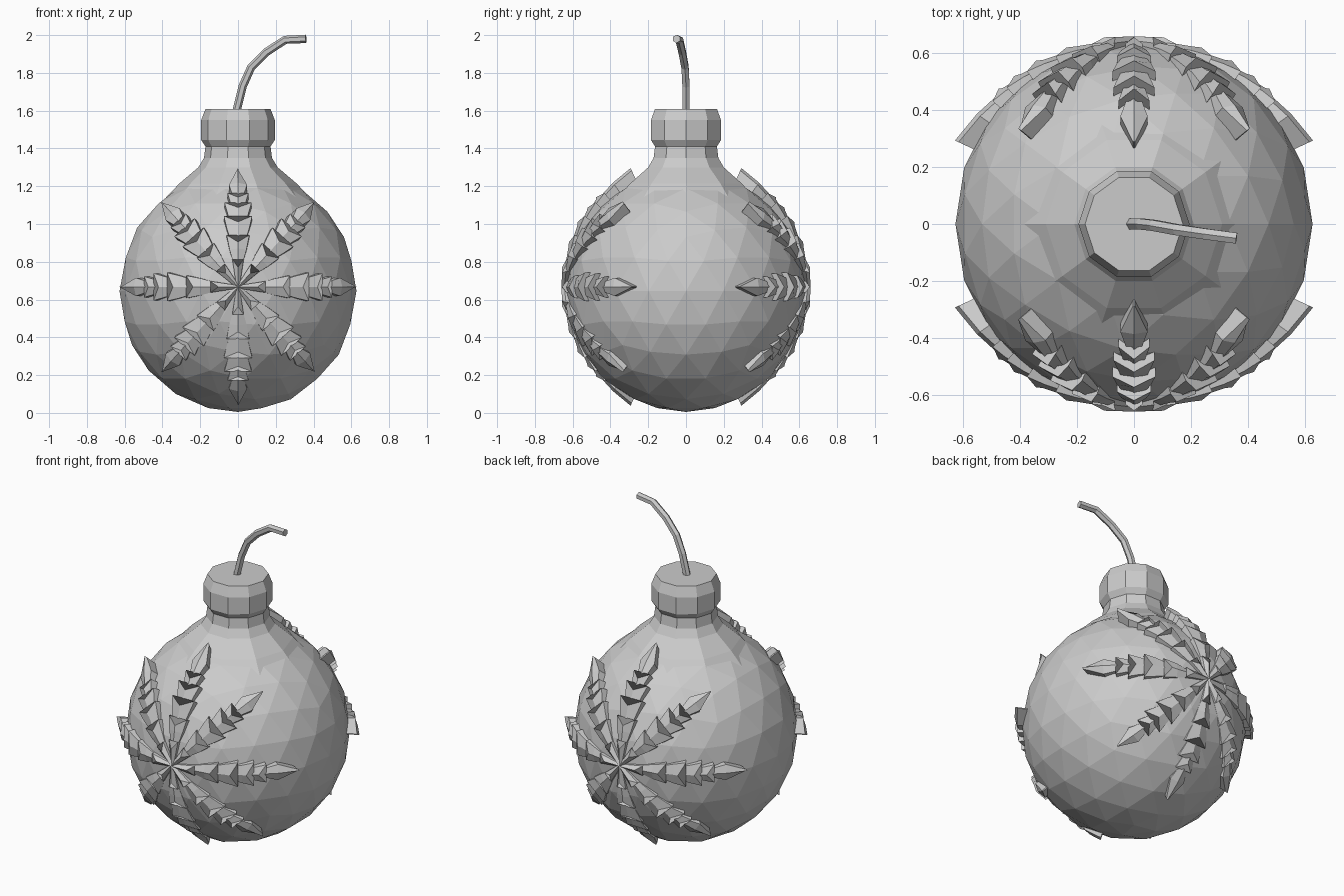
import bpy, bmesh
from math import sin, cos, pi, radians
from mathutils import Vector

if "Cube" in bpy.data.objects:
    bpy.data.objects.remove(bpy.data.objects["Cube"])

grey = bpy.data.materials.new("plain_grey")
grey.use_nodes = True
COLOUR = (0.6, 0.6, 0.6, 1)
grey.diffuse_color = COLOUR
grey.node_tree.nodes["Principled BSDF"].inputs["Base Color"].default_value = COLOUR


def finish(name, bm):
    """Turn a bmesh into a flat shaded object."""
    bmesh.ops.recalc_face_normals(bm, faces=bm.faces)
    mesh = bpy.data.meshes.new(name)
    bm.to_mesh(mesh)
    bm.free()
    mesh.materials.append(grey)
    obj = bpy.data.objects.new(name, mesh)
    bpy.context.collection.objects.link(obj)
    return obj


def loft(bm, rings):
    """Skin a list of equal point rings and cap both ends."""
    rows = [[bm.verts.new(p) for p in ring] for ring in rings]
    n = len(rows[0])
    for a, b in zip(rows, rows[1:]):
        for i in range(n):
            j = (i + 1) % n
            bm.faces.new((a[i], a[j], b[j], b[i]))
    bm.faces.new(rows[0])
    bm.faces.new(rows[-1])


def lathe(name, profile, sides=10):
    bm = bmesh.new()
    turns = [2 * pi * i / sides for i in range(sides)]
    loft(bm, [[(r * cos(t), r * sin(t), z) for t in turns] for r, z in profile])
    return finish(name, bm)


# Faceted round body
bm = bmesh.new()
bmesh.ops.create_icosphere(bm, subdivisions=3, radius=0.64)
bmesh.ops.scale(bm, vec=(0.98, 1, 1), verts=bm.verts)
bmesh.ops.translate(bm, vec=(0, 0, 0.645), verts=bm.verts)
finish("round_body", bm)

# Flared neck and chamfered cap
lathe("neck", [(0.41, 1.11), (0.31, 1.215), (0.21, 1.3), (0.18, 1.35), (0.17, 1.43)])
lathe("cap", [(0.172, 1.41), (0.195, 1.445), (0.195, 1.55), (0.172, 1.61)])

# Bent wick rising from the cap
path = [Vector(p) for p in ((-0.01, 0, 1.59), (0.025, 0, 1.73), (0.07, -0.005, 1.83),
                            (0.15, -0.02, 1.91), (0.25, -0.035, 1.975), (0.36, -0.05, 1.98))]
bm = bmesh.new()
rings = []
for i, p in enumerate(path):
    along = (path[min(i + 1, len(path) - 1)] - path[max(i - 1, 0)]).normalized()
    u = along.cross(Vector((0, 1, 0))).normalized()
    v = along.cross(u)
    rings.append([p + 0.022 * (u * cos(k * pi / 3) + v * sin(k * pi / 3)) for k in range(6)])
loft(bm, rings)
finish("wick", bm)

# Leaf arms: each segment is a list of (arc degrees, half width, edge radius)
SEGMENTS = [
    [(0, 0.008, 0.645), (13, 0.03, 0.65)],
    [(10, 0.02, 0.635), (18, 0.045, 0.642), (25, 0.06, 0.65)],
    [(21, 0.035, 0.635), (29, 0.06, 0.645), (35, 0.075, 0.655)],
    [(31, 0.04, 0.637), (37, 0.055, 0.646), (43, 0.072, 0.655)],
    [(39, 0.03, 0.64), (44, 0.042, 0.65), (49, 0.055, 0.658)],
    [(46, 0.022, 0.645), (55, 0.048, 0.66), (65, 0.003, 0.68)],
]
CENTRE = Vector((0, 0, 0.667))
BASE, RIDGE = 0.59, 0.014


def add_arm(bm, angle, side, reach):
    """Serrated ridged arm wrapped over the body, side is -1 front, 1 back."""
    out = Vector((sin(angle), 0, cos(angle)))
    pole = Vector((0, side, 0))
    across = out.cross(pole)

    def place(deg, radius, offset):
        t = radians(deg * reach)
        return CENTRE + radius * (out * sin(t) + pole * cos(t)) + across * offset

    for segment in SEGMENTS:
        rings = []
        for k, (deg, w, r) in enumerate(segment):
            # The middle of each barbed end is pulled back into a notch
            last = k == len(segment) - 1
            mid = deg - 4 if last and w > 0.01 else deg
            rings.append([place(deg, BASE, -w), place(deg, r, -w), place(mid, r + RIDGE, 0),
                          place(deg, r, w), place(deg, BASE, w), place(mid, BASE, 0)])
        loft(bm, rings)


for name, side in (("front_leaf_star", -1), ("back_leaf_star", 1)):
    bm = bmesh.new()
    for deg in (0, 42, 90, 138, 180, 222, 270, 318):
        add_arm(bm, radians(deg), side, 1.0 if deg % 90 == 0 else 0.94)
    finish(name, bm)
